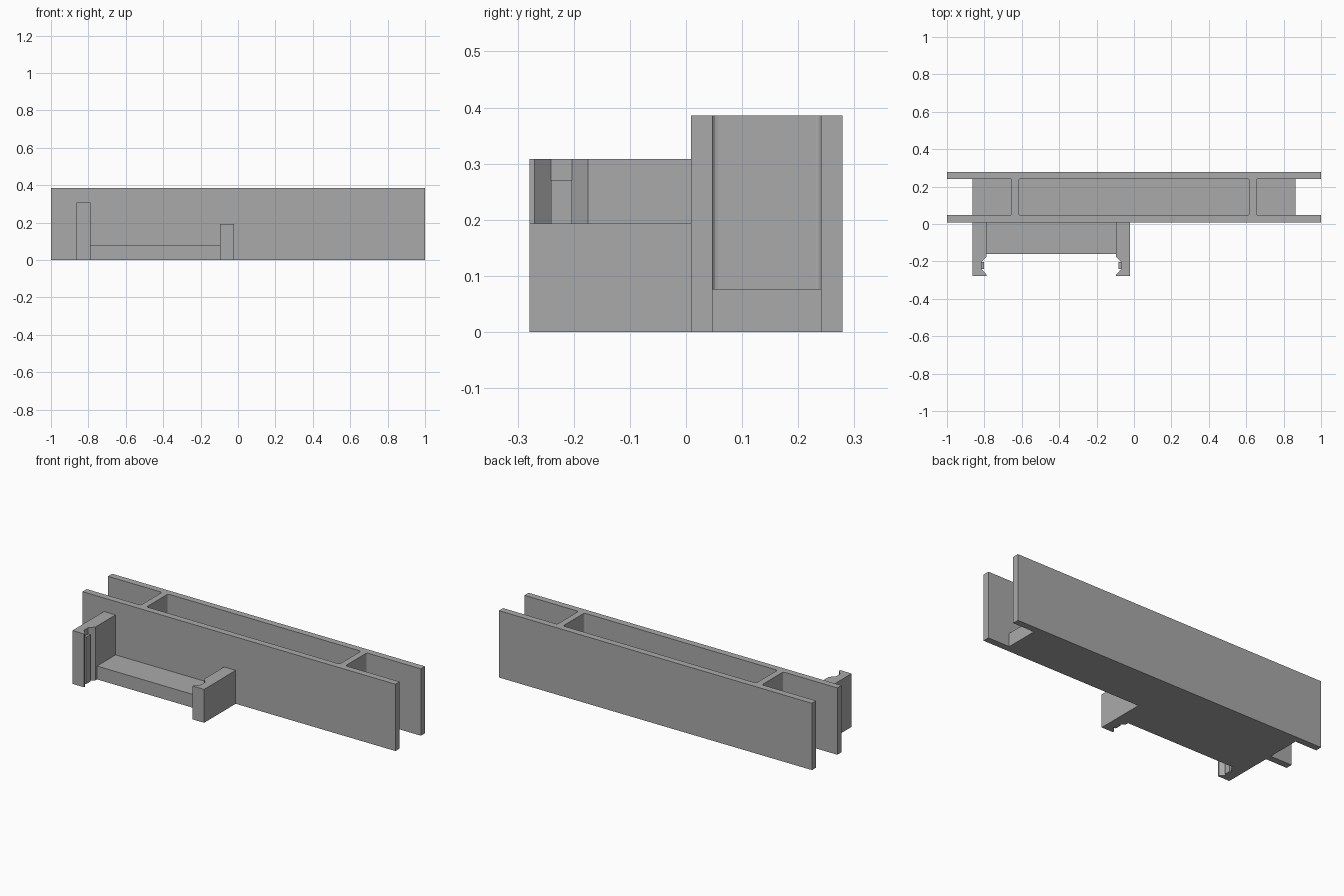
import bpy
import bmesh
from mathutils import Vector

cube = bpy.data.objects.get("Cube")
if cube:
    bpy.data.objects.remove(cube, do_unlink=True)

grey = bpy.data.materials.new("plain grey")
grey.use_nodes = True
colour = (0.4, 0.4, 0.4, 1)
grey.diffuse_color = colour
grey.node_tree.nodes["Principled BSDF"].inputs["Base Color"].default_value = colour

# Shared dimensions
HEIGHT, FLOOR = 0.386, 0.077
FRONT, BACK = 0.009, 0.279
WALL = 0.038
FLOOR_END = 0.863
FILLET = 0.01


def prism(name, points, direction, fillet_x=()):
    """Extrude a closed outline; round upright edges lying at the given x values."""
    bm = bmesh.new()
    face = bm.faces.new([bm.verts.new(p) for p in points])
    new = bmesh.ops.extrude_face_region(bm, geom=[face], use_keep_orig=True)
    moved = [v for v in new["geom"] if isinstance(v, bmesh.types.BMVert)]
    bmesh.ops.translate(bm, verts=moved, vec=Vector(direction))
    bmesh.ops.recalc_face_normals(bm, faces=bm.faces)
    rounded = [e for e in bm.edges
               if abs(e.verts[0].co.z - e.verts[1].co.z) > 0.01
               and all(any(abs(v.co.x - x) < 1e-4 for x in fillet_x) for v in e.verts)]
    if rounded:
        bmesh.ops.bevel(bm, geom=rounded, offset=FILLET, segments=3,
                        profile=0.5, affect='EDGES')
    mesh = bpy.data.meshes.new(name)
    bm.to_mesh(mesh)
    bm.free()
    mesh.materials.append(grey)
    obj = bpy.data.objects.new(name, mesh)
    bpy.context.collection.objects.link(obj)
    return obj


def box(name, x0, x1, y0, y1, z0, z1, fillet_x=()):
    outline = [(x0, y0, z0), (x1, y0, z0), (x1, y1, z0), (x0, y1, z0)]
    return prism(name, outline, (0, 0, z1 - z0), fillet_x)


def cut(target, cutter):
    cutter.hide_render = True
    mod = target.modifiers.new("cut", 'BOOLEAN')
    mod.operation = 'DIFFERENCE'
    mod.solver = 'EXACT'
    mod.object = cutter
    bpy.context.view_layer.objects.active = target
    bpy.ops.object.modifier_apply(modifier=mod.name)
    bpy.data.objects.remove(cutter, do_unlink=True)


# Long channel: two side walls, a floor and two cross walls
channel = box("channel", -1, 1, FRONT, BACK, 0, HEIGHT)
y0, y1 = FRONT + WALL, BACK - WALL
cut(channel, box("middle_pocket_cutter", -0.617, 0.617, y0, y1, FLOOR, 0.5,
                 (-0.617, 0.617)))
for side in (-1, 1):
    step = [(0.654, FLOOR), (FLOOR_END, FLOOR), (FLOOR_END, -0.1),
            (1.1, -0.1), (1.1, 0.5), (0.654, 0.5)]
    cut(channel, prism("end_slot_cutter", [(side * x, y0, z) for x, z in step],
                       (0, y1 - y0, 0), (side * 0.654,)))

# Front bracket: low tray between two grooved arms
MID, HALF, INNER = -0.442, 0.421, 0.347
TIP, GROOVE = -0.279, 0.374
box("bracket_tray", MID - INNER, MID + INNER, -0.16, FRONT, 0, FLOOR)


def arm(name, side, height):
    outline = [(HALF, FRONT), (HALF, TIP), (INNER, TIP), (INNER, -0.27),
               (GROOVE, -0.241), (GROOVE, -0.203), (INNER, -0.175), (INNER, FRONT)]
    prism(name, [(MID + side * x, y, 0) for x, y in outline], (0, 0, height))
    # Raised rib inside the groove, stopping short of the arm top
    xs = sorted((MID + side * GROOVE, MID + side * 0.36))
    box(name + "_rib", *xs, -0.241, -0.203, 0, height - 0.037)


arm("tall_right_arm", -1, 0.308)
arm("short_left_arm", 1, 0.193)
